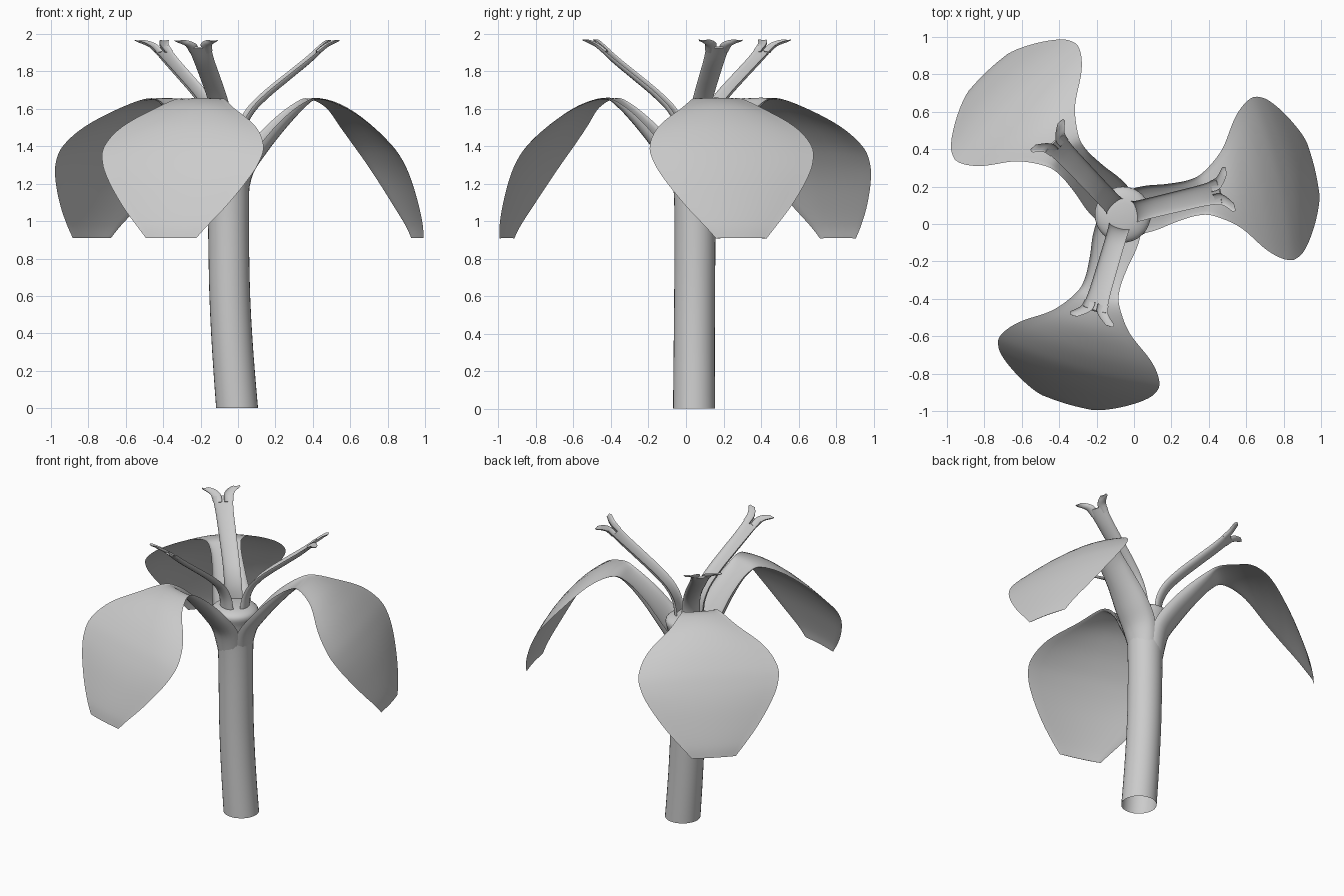
import bpy, bmesh, math
from mathutils import Vector

if "Cube" in bpy.data.objects:
    bpy.data.objects.remove(bpy.data.objects["Cube"])

CX, CY = -0.06, 0.05           # axis of the three-fold flower head
ANGLES = [math.radians(13.5 + 120 * k) for k in range(3)]


def smooth_path(keys, sub=5):
    """Catmull-Rom interpolation of rows of numbers."""
    k = [Vector(p) for p in keys]
    out = []
    for i in range(len(k) - 1):
        a, b, c, d = k[max(i - 1, 0)], k[i], k[i + 1], k[min(i + 2, len(k) - 1)]
        for s in range(sub):
            t = s / sub
            out.append(0.5 * (2 * b + (c - a) * t + (2 * a - 5 * b + 4 * c - d) * t * t
                              + (3 * b - a - 3 * c + d) * t ** 3))
    return out + [k[-1]]


def make_object(name, rings, cap_start=True, cap_end=True, angle=40):
    """Skin closed rings of points into one mesh object."""
    bm = bmesh.new()
    rows = [[bm.verts.new(p) for p in ring] for ring in rings]
    n = len(rows[0])
    for a, b in zip(rows, rows[1:]):
        for i in range(n):
            j = (i + 1) % n
            bm.faces.new((a[i], a[j], b[j], b[i]))
    if cap_start:
        bm.faces.new(rows[0])
    if cap_end:
        bm.faces.new(rows[-1])
    bmesh.ops.recalc_face_normals(bm, faces=bm.faces)
    me = bpy.data.meshes.new(name)
    bm.to_mesh(me)
    bm.free()
    ob = bpy.data.objects.new(name, me)
    bpy.context.collection.objects.link(ob)
    bpy.ops.object.select_all(action='DESELECT')
    ob.select_set(True)
    bpy.context.view_layer.objects.active = ob
    bpy.ops.object.shade_smooth_by_angle(angle=math.radians(angle))
    return ob


def trough(name, ang, keys, hollow=0.5, n=10):
    """Loft along keys (radius, z, sideways, half width, keel depth, edge droop)."""
    rows = smooth_path(keys)
    ca, sa = math.cos(ang), math.sin(ang)
    rings = []
    for i, (r, z, t, w, h, droop) in enumerate(rows):
        a, b = rows[max(i - 1, 0)], rows[min(i + 1, len(rows) - 1)]
        d = Vector((b[0] - a[0], b[1] - a[1])).normalized()
        down = (d.y, -d.x)
        ring = []
        for j in range(2 * n):
            th = math.pi * j / n
            u = -math.cos(th)
            drop = h * abs(math.sin(th)) * (1 if j <= n else hollow) + droop * u * u
            rr, zz, tt = r + down[0] * drop, z + down[1] * drop, t + w * u
            ring.append((CX + rr * ca - tt * sa, CY + rr * sa + tt * ca, zz))
        rings.append(ring)
    return make_object(name, rings)


# stem: slightly bent tube, open below, flaring into a low domed junction on top
stem = [(0, .055, .043, .112), (.3, .032, .044, .11), (.6, .016, .046, .109),
        (.9, .01, .048, .109), (1.1, .008, .048, .111), (1.22, .005, .049, .118),
        (1.32, 0, .05, .136), (1.375, 0, .05, .15), (1.405, 0, .05, .135),
        (1.425, 0, .05, .085), (1.43, 0, .05, .01)]
make_object("stem", [[(CX + x + r * math.cos(math.tau * i / 32),
                       y + r * math.sin(math.tau * i / 32), z) for i in range(32)]
                     for z, x, y, r in smooth_path(stem, 3)], cap_start=False)

# drooping petals: keeled channel that opens into a broad thin blade
petal = [(.02, 1.10, 0, .09, .085, 0), (.065, 1.28, 0, .12, .08, 0),
         (.155, 1.41, 0, .122, .075, 0), (.265, 1.53, 0, .105, .065, 0),
         (.39, 1.628, 0, .098, .04, 0), (.48, 1.666, 0, .125, .016, .01),
         (.615, 1.63, 0, .22, .009, .03), (.74, 1.54, 0, .37, .008, .045),
         (.84, 1.43, 0, .443, .008, .045), (.905, 1.33, 0, .435, .008, .04),
         (.96, 1.22, 0, .38, .008, .035), (1.01, 1.09, 0, .29, .008, .025),
         (1.045, .98, 0, .198, .007, .015), (1.058, .91, 0, .14, .005, .01)]

# style arms: narrow channels rising over the petals, each ending in two lobes
style = [(.055, 1.38, 0, .062, .035, 0), (.07, 1.5, 0, .057, .035, 0),
         (.12, 1.6, 0, .055, .035, 0), (.21, 1.69, 0, .055, .035, 0),
         (.33, 1.785, 0, .056, .033, 0), (.44, 1.87, 0, .058, .03, 0),
         (.525, 1.94, 0, .066, .022, 0)]


def lobe(s):
    return [(.49, 1.912, s * .036, .029, .022, 0), (.53, 1.944, s * .043, .032, .02, 0),
            (.557, 1.96, s * .066, .034, .018, 0), (.575, 1.967, s * .088, .033, .014, 0),
            (.592, 1.969, s * .1, .02, .008, 0)]


for k, ang in enumerate(ANGLES, 1):
    trough(f"petal_{k}", ang, petal)
    trough(f"style_arm_{k}", ang, style)
    for s, side in ((1, "left"), (-1, "right")):
        trough(f"style_lobe_{side}_{k}", ang, lobe(s), n=6)
